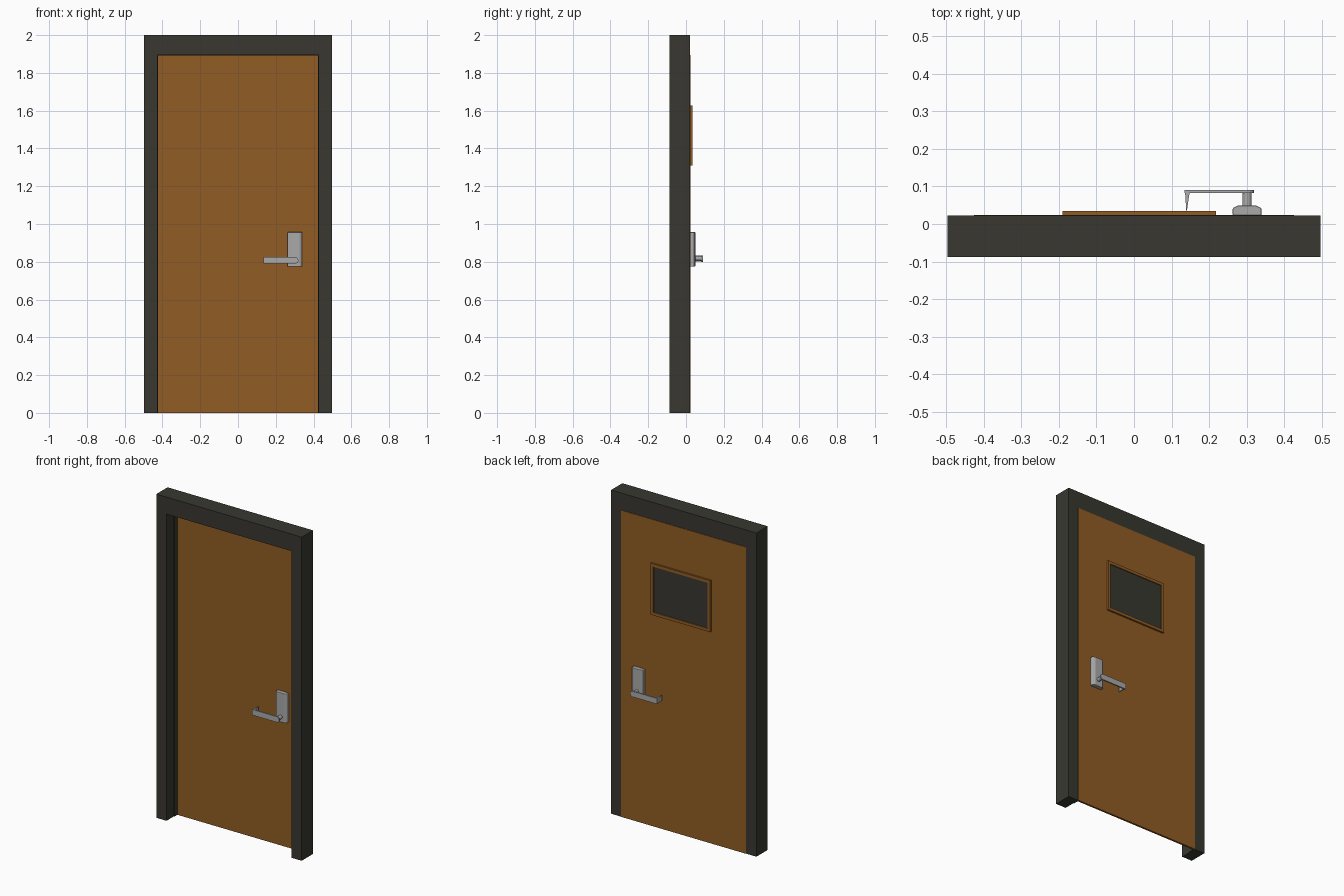
import bpy, bmesh, math
from mathutils import Vector

if "Cube" in bpy.data.objects:
    bpy.data.objects.remove(bpy.data.objects["Cube"])


def material(name, rgb):
    m = bpy.data.materials.new(name)
    m.diffuse_color = (*rgb, 1)
    m.use_nodes = True
    m.node_tree.nodes["Principled BSDF"].inputs["Base Color"].default_value = m.diffuse_color
    return m


WOOD = material("warm wood", (0.285, 0.108, 0.018))
DARK = material("dark frame", (0.040, 0.039, 0.030))
METAL = material("brushed metal", (0.40, 0.40, 0.40))


def prism(name, pts, axis, lo, hi, mat, bevel=0.0):
    """Extrude a 2D outline along an axis: 'x' uses (y,z), 'y' uses (x,z), 'z' uses (x,y)."""
    place = {"x": lambda p, t: (t, p[0], p[1]),
             "y": lambda p, t: (p[0], t, p[1]),
             "z": lambda p, t: (p[0], p[1], t)}[axis]
    bm = bmesh.new()
    face = bm.faces.new([bm.verts.new(place(p, lo)) for p in pts])
    ext = bmesh.ops.extrude_face_region(bm, geom=[face])
    step = Vector(place((0, 0), hi - lo))
    bmesh.ops.translate(bm, vec=step, verts=[v for v in ext["geom"] if isinstance(v, bmesh.types.BMVert)])
    bmesh.ops.recalc_face_normals(bm, faces=bm.faces)
    mesh = bpy.data.meshes.new(name)
    bm.to_mesh(mesh)
    bm.free()
    mesh.materials.append(mat)
    ob = bpy.data.objects.new(name, mesh)
    bpy.context.collection.objects.link(ob)
    if bevel:
        mod = ob.modifiers.new("bevel", "BEVEL")
        mod.width, mod.segments = bevel, 2
    return ob


def rect(a0, a1, b0, b1):
    return [(a0, b0), (a1, b0), (a1, b1), (a0, b1)]


def arch(w, inner, top, inner_top):
    """Upside-down U outline standing on the floor."""
    return [(-w, 0), (-w, top), (w, top), (w, 0),
            (inner, 0), (inner, inner_top), (-inner, inner_top), (-inner, 0)]


# Door frame with a slim stop in front of the leaf
BACK, FRONT = 0.024, 0.012
prism("door_frame", arch(0.497, 0.427, 2.0, 1.895), "y", -0.088, 0.022, DARK)
prism("door_stop", arch(0.429, 0.423, 1.897, 1.891), "y", -0.018, FRONT - 0.001, DARK)

# Door leaf
prism("door_leaf", rect(-0.4265, 0.4265, 0.0, 1.8945), "y", FRONT, BACK, WOOD)

# Window on the back: four trim strips around a dark pane
X0, X1, Z0, Z1, T = -0.19, 0.218, 1.31, 1.628, 0.018
for name, r in (("bottom", rect(X0, X1, Z0, Z0 + T)), ("top", rect(X0, X1, Z1 - T, Z1)),
                ("left", rect(X0, X0 + T, Z0 + T, Z1 - T)), ("right", rect(X1 - T, X1, Z0 + T, Z1 - T))):
    prism("window_trim_" + name, r, "y", BACK - 0.002, 0.035, WOOD)
prism("window_pane", rect(X0 + T, X1 - T, Z0 + T, Z1 - T), "y", BACK - 0.002, 0.029, DARK)


def handle(side, base, s, zc):
    """Handle set on one face; s is the outward y direction."""
    def y(d):
        return base + s * d
    # Back plate with a chamfered section
    cx, w = 0.301, 0.0385
    section = [(cx - w, y(-0.001)), (cx - w, y(0.018)), (cx - 0.024, y(0.025)), (cx + 0.024, y(0.025)),
               (cx + w, y(0.018)), (cx + w, y(-0.001))]
    prism(side + "_handle_plate", section, "z", 0.775, 0.957, METAL, 0.003)
    # Round spindle
    ring = [(0.301 + 0.012 * math.cos(i * math.tau / 12), zc + 0.012 * math.sin(i * math.tau / 12))
            for i in range(12)]
    prism(side + "_handle_spindle", ring, "y", y(0.02), y(0.06), METAL)
    # Flat lever with a rounded end over the spindle
    h = 0.0175
    outline = [(0.135, zc - h), (0.135, zc + h)]
    outline += [(0.303 + 0.017 * math.cos(a), zc + h * math.sin(a))
                for a in (math.radians(90 - 22.5 * i) for i in range(9))]
    prism(side + "_handle_lever", outline, "y", y(0.058), y(0.066), METAL)
    # Tapered return pointing back to the door
    tip = [(0.136, y(0.06)), (0.148, y(0.06)), (0.141, y(0.012)), (0.139, y(0.012))]
    prism(side + "_handle_return", tip, "z", zc - 0.016, zc + 0.016, METAL)


handle("back", BACK, 1, 0.817)
handle("front", FRONT, -1, 0.808)
